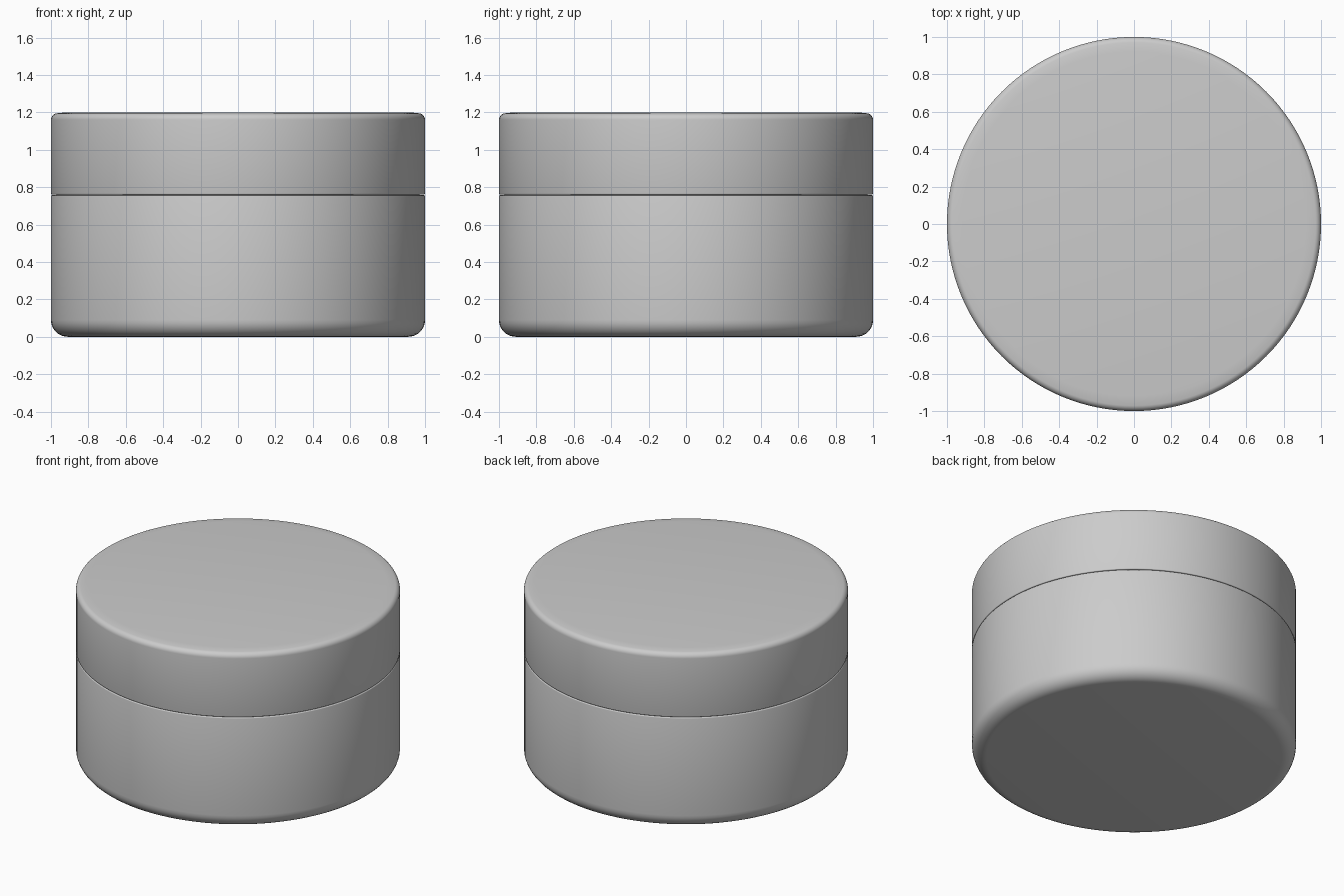
import bpy, bmesh, math

if "Cube" in bpy.data.objects:
    bpy.data.objects.remove(bpy.data.objects["Cube"])

SIDES = 128

def arc(cx, cz, rx, rz, a0, a1, n=8):
    """Points along an elliptical corner, angles in degrees."""
    return [(cx + rx * math.cos(math.radians(a0 + (a1 - a0) * i / n)),
             cz + rz * math.sin(math.radians(a0 + (a1 - a0) * i / n))) for i in range(n + 1)]

def lathe(name, profile):
    """Revolve a radius/height profile about z and cap both ends."""
    bm = bmesh.new()
    rings = [[bm.verts.new((r * math.cos(2 * math.pi * k / SIDES),
                            r * math.sin(2 * math.pi * k / SIDES), z)) for k in range(SIDES)]
             for r, z in profile]
    for a, b in zip(rings, rings[1:]):
        for k in range(SIDES):
            j = (k + 1) % SIDES
            bm.faces.new((a[k], a[j], b[j], b[k]))
    bm.faces.new(rings[0][::-1])
    bm.faces.new(rings[-1])
    bmesh.ops.recalc_face_normals(bm, faces=bm.faces)
    mesh = bpy.data.meshes.new(name)
    bm.to_mesh(mesh)
    bm.free()
    obj = bpy.data.objects.new(name, mesh)
    bpy.context.collection.objects.link(obj)
    bpy.ops.object.select_all(action='DESELECT')
    obj.select_set(True)
    bpy.context.view_layer.objects.active = obj
    bpy.ops.object.shade_smooth_by_angle(angle=math.radians(35))
    return obj

# Jar body: rounded base, straight wall, narrow neck reaching into the lid
lathe("jar_body",
      arc(0.91, 0.09, 0.09, 0.09, -90, 0)
      + arc(0.994, 0.751, 0.006, 0.006, 0, 90, 3)
      + [(0.97, 0.757), (0.97, 0.78)])

# Lid: tiny eased lower rim, straight wall, softly rounded top edge
lathe("lid",
      [(0.97, 0.76)]
      + arc(0.994, 0.766, 0.006, 0.006, -90, 0, 3)
      + arc(0.965, 1.16, 0.035, 0.035, 0, 80, 7)
      + [(0.92, 1.2)])
